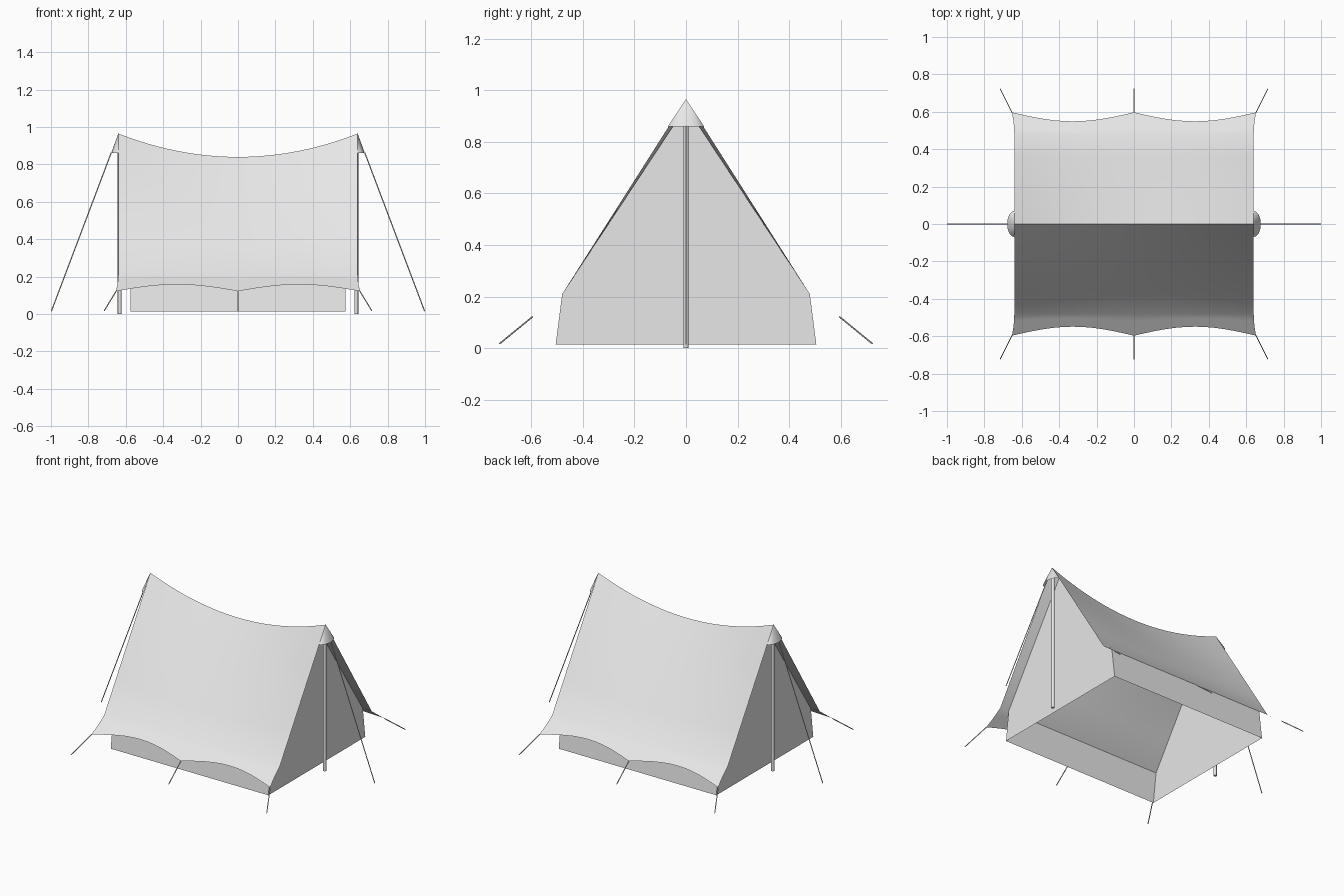
import bpy
import math
from mathutils import Vector

if "Cube" in bpy.data.objects:
    bpy.data.objects.remove(bpy.data.objects["Cube"], do_unlink=True)

HALF, EAVE_Y, EAVE_Z = 0.64, 0.48, 0.21   # half length and eave position
RIDGE_LOW, RIDGE_HIGH = 0.84, 0.965
INNER = 0.575                             # half length of the inner walls


def make_material(name, grey):
    mat = bpy.data.materials.new(name)
    mat.use_nodes = True
    colour = (grey, grey, grey, 1)
    mat.diffuse_color = colour
    mat.node_tree.nodes["Principled BSDF"].inputs["Base Color"].default_value = colour
    return mat


canvas = make_material("pale grey canvas", 0.8)


def make_object(name, verts, faces, smooth=True):
    mesh = bpy.data.meshes.new(name)
    mesh.from_pydata(verts, [], faces)
    mesh.materials.append(canvas)
    obj = bpy.data.objects.new(name, mesh)
    bpy.context.collection.objects.link(obj)
    if smooth:
        bpy.ops.object.select_all(action="DESELECT")
        obj.select_set(True)
        bpy.context.view_layer.objects.active = obj
        bpy.ops.object.shade_smooth_by_angle(angle=math.radians(32))
    return obj


def rod(name, start, end, radius, sides):
    start, end = Vector(start), Vector(end)
    axis = end - start
    bpy.ops.mesh.primitive_cylinder_add(vertices=sides, radius=radius, depth=axis.length,
                                        location=(start + end) / 2)
    obj = bpy.context.object
    obj.rotation_euler = axis.to_track_quat("Z", "Y").to_euler()
    obj.name = name
    obj.data.materials.append(canvas)
    bpy.ops.object.shade_smooth_by_angle(angle=math.radians(50))
    return obj


def ridge(x):
    return RIDGE_LOW + (RIDGE_HIGH - RIDGE_LOW) * (x / HALF) ** 2


# Fly sheet: sagging ridge, straight slopes, flared and scalloped hem
def fly_point(x, row):
    side = -1 if row < 0 else 1
    row = abs(row)
    if row <= 4:
        t = row / 4
        return (x, side * EAVE_Y * t, ridge(x) + (EAVE_Z - ridge(x)) * t)
    t = (row - 4) / 3
    hem = 0.597 - 0.048 * math.sin(math.pi * abs(x) / HALF)
    y = EAVE_Y + (hem - EAVE_Y) * t
    return (x * (1 + 0.02 * t * t), side * y, EAVE_Z - 0.75 * (y - EAVE_Y))


columns, rows = 24, range(-7, 8)
n = len(rows)
verts = [fly_point(HALF * (2 * c / columns - 1), r) for c in range(columns + 1) for r in rows]
faces = [(c * n + r, (c + 1) * n + r, (c + 1) * n + r + 1, c * n + r + 1)
         for c in range(columns) for r in range(n - 1)]
make_object("fly_sheet", verts, faces)

# Inner walls: two end walls and two low side walls, open underneath
profile = [(-0.505, 0.015), (-EAVE_Y, EAVE_Z), (0, ridge(INNER) - 0.004),
           (EAVE_Y, EAVE_Z), (0.505, 0.015)]
verts = [(x, y, z) for x in (-INNER, INNER) for y, z in profile]
make_object("inner_walls", verts,
            [(0, 1, 2, 3, 4), (9, 8, 7, 6, 5), (0, 5, 6, 1), (3, 8, 9, 4)], smooth=False)

for side, label in ((1, "left"), (-1, "right")):
    # Half-cone vent hood over the pole top
    steps = 8
    verts = [(side * HALF, 0, RIDGE_HIGH)]
    for i in range(steps + 1):
        a = math.pi * (i / steps - 0.5)
        verts.append((side * (HALF + 0.038 * math.cos(a)), 0.07 * math.sin(a), 0.86))
    faces = [(0, i, i + 1) if side > 0 else (0, i + 1, i) for i in range(1, steps + 1)]
    make_object(label + "_vent_hood", verts, faces)

    # Upright pole and end guy line
    rod(label + "_pole", (side * 0.633, 0, 0), (side * 0.633, 0, 0.935), 0.01, 12)
    rod(label + "_end_guy_line", (side * 0.678, 0, 0.862), (side * 0.998, 0, 0.015), 0.003, 6)

# Hem guy lines at the corners and the middle of each side
for side, label in ((-1, "front"), (1, "back")):
    for x, place in ((-1, "right"), (0, "middle"), (1, "left")):
        rod(label + "_" + place + "_guy_line", (x * 0.652, side * 0.595, 0.122),
            (x * 0.715, side * 0.722, 0.018), 0.003, 6)
